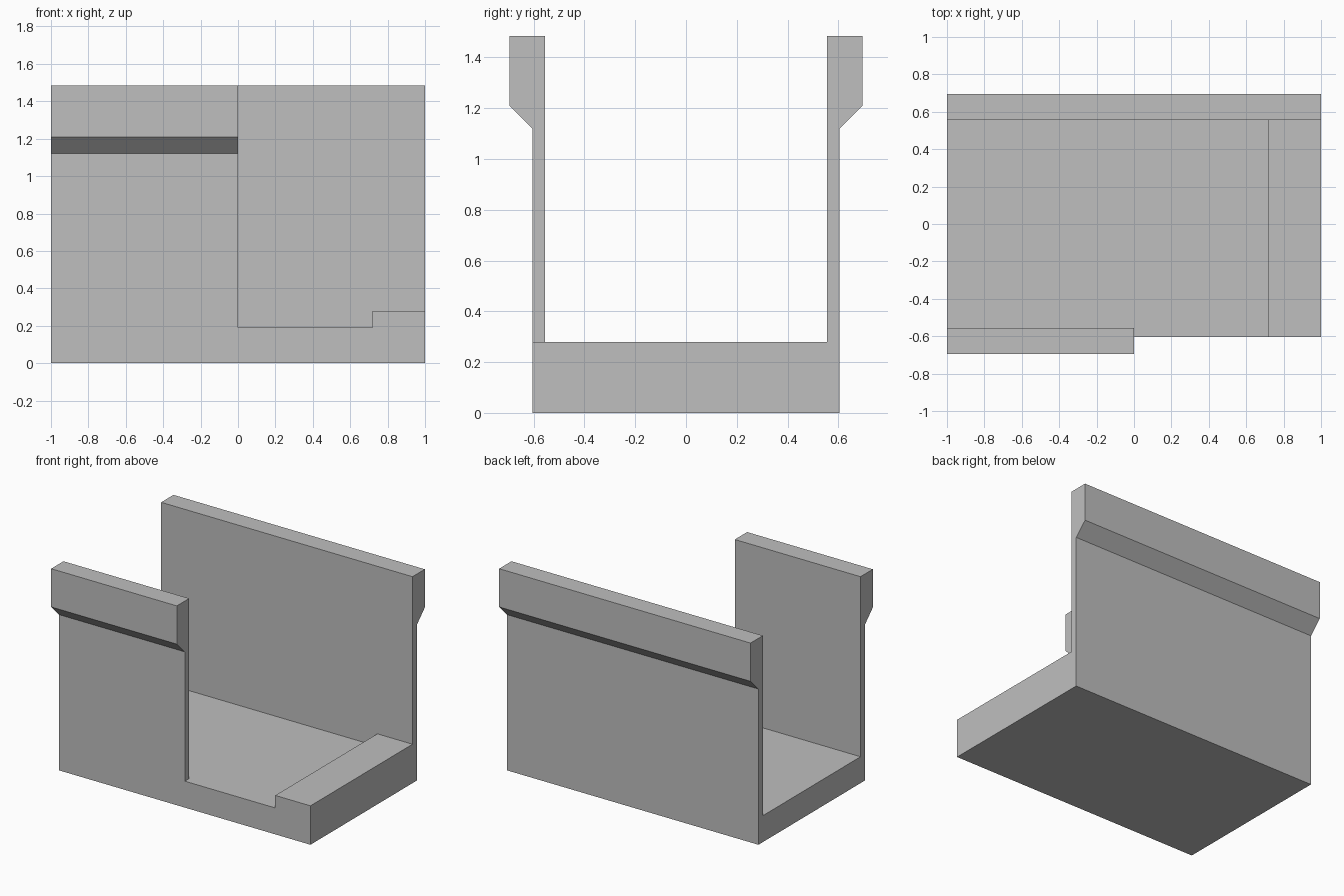
import bpy
import bmesh
from mathutils import Vector

cube = bpy.data.objects.get("Cube")
if cube:
    bpy.data.objects.remove(cube, do_unlink=True)

# Single grey material
GREY = (0.52, 0.52, 0.52, 1.0)
grey = bpy.data.materials.new("plain grey")
grey.use_nodes = True
grey.diffuse_color = GREY
grey.node_tree.nodes["Principled BSDF"].inputs["Base Color"].default_value = GREY

# Key dimensions
END = 1.0            # half length
INNER, OUTER, LIP = 0.555, 0.605, 0.695
FLOOR, STEP, TOP = 0.19, 0.28, 1.485
LIP_LOW, LIP_HIGH = 1.12, 1.21


def extrude_profile(name, points, direction):
    """Fill a closed outline and sweep it along a straight direction."""
    bm = bmesh.new()
    face = bm.faces.new([bm.verts.new(p) for p in points])
    result = bmesh.ops.extrude_face_region(bm, geom=[face], use_keep_orig=True)
    moved = [v for v in result["geom"] if isinstance(v, bmesh.types.BMVert)]
    bmesh.ops.translate(bm, verts=moved, vec=Vector(direction))
    bmesh.ops.recalc_face_normals(bm, faces=bm.faces)
    mesh = bpy.data.meshes.new(name)
    bm.to_mesh(mesh)
    bm.free()
    mesh.materials.append(grey)
    obj = bpy.data.objects.new(name, mesh)
    bpy.context.collection.objects.link(obj)
    return obj


def flared_wall(name, side, bottom, length):
    """Thin wall with a thicker, chamfered outer lip along its top."""
    outline = [(INNER, bottom), (OUTER, bottom), (OUTER, LIP_LOW),
               (LIP, LIP_HIGH), (LIP, TOP), (INNER, TOP)]
    points = [(-END, side * y, z) for y, z in outline]
    return extrude_profile(name, points, (length, 0, 0))


# Floor slab with a raised step at one end
floor_outline = [(-END, 0), (END, 0), (END, STEP), (0.72, STEP),
                 (0.72, FLOOR), (-END, FLOOR)]
extrude_profile("stepped_floor", [(x, -OUTER, z) for x, z in floor_outline],
                (0, OUTER + INNER, 0))

# Full-length back wall and half-length front wall
flared_wall("back_wall", 1, 0, 2 * END)
flared_wall("front_wall", -1, FLOOR, END)
